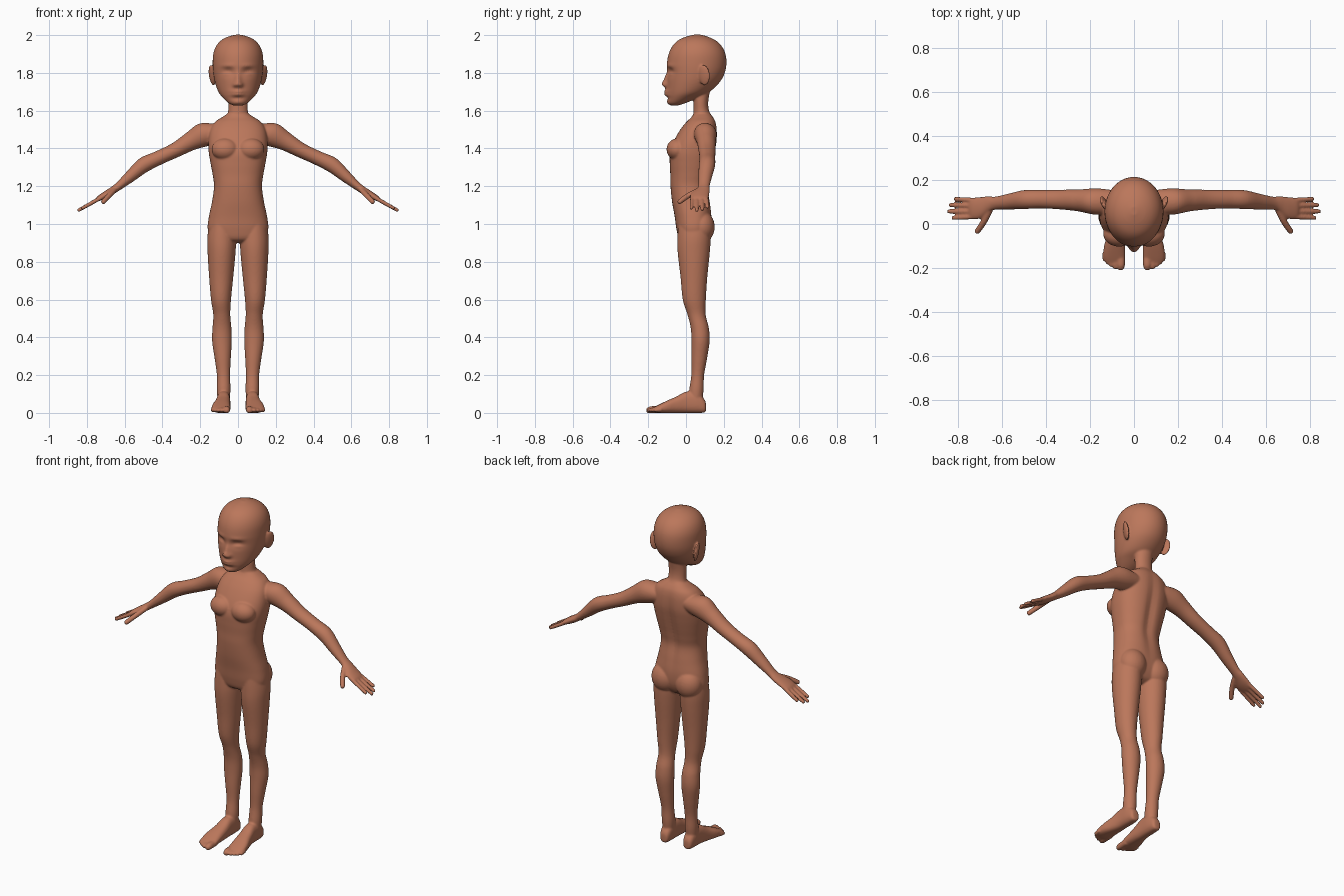
import bpy, bmesh, math
from mathutils import Vector, Matrix

skin = bpy.data.materials.new("brown skin")
skin.diffuse_color = (0.50, 0.185, 0.105, 1)
X, Y, Z = Vector((1, 0, 0)), Vector((0, 1, 0)), Vector((0, 0, 1))
bm = bmesh.new()


def spline(p0, p1, p2, p3, t):
    return 0.5 * (2 * p1 + (p2 - p0) * t + (2 * p0 - 5 * p1 + 4 * p2 - p3) * t * t
                  + (3 * p1 - p0 - 3 * p2 + p3) * t ** 3)


def loft(rows, u, v, n=40, steps=6, e=1.0, side=1, shape=None):
    """Smooth closed tube through rows of (x, y, z, half size on u, half size on v)."""
    dense = []
    for i in range(len(rows) - 1):
        q = [rows[max(0, min(len(rows) - 1, i + k))] for k in (-1, 0, 1, 2)]
        for s in range(steps):
            dense.append([spline(*c, s / steps) for c in zip(*q)])
    dense.append(rows[-1])
    rings = []
    for x, y, z, a, b in dense:
        ring = []
        for k in range(n):
            t = 2 * math.pi * k / n
            c, s = math.cos(t), math.sin(t)
            p = (Vector((x, y, z)) + u * math.copysign(abs(c) ** e, c) * max(a, .002)
                 + v * math.copysign(abs(s) ** e, s) * max(b, .002))
            if shape:
                shape(p)
            p.x *= side
            p.z = max(p.z, 0)
            ring.append(bm.verts.new(p))
        rings.append(ring)
    for r, q in zip(rings, rings[1:]):
        for k in range(n):
            bm.faces.new((r[k], r[(k + 1) % n], q[(k + 1) % n], q[k]))
    bm.faces.new(rings[0])
    bm.faces.new(rings[-1])


def stack(rows):
    """Rows of (z, half width, front y, back y) turned into loft rows."""
    return [(0, (f + b) / 2, z, w, (b - f) / 2) for z, w, f, b in rows]


def blob(loc, size, rot=Matrix()):
    bmesh.ops.create_uvsphere(bm, u_segments=28, v_segments=18, radius=1,
                              matrix=Matrix.Translation(loc) @ rot @ Matrix.Diagonal((*size, 1)))


def digit(points, r, side):
    """Rounded finger or toe along points."""
    pts = [Vector(p) for p in points]
    d = (pts[-1] - pts[0]).normalized()
    u = d.cross(Z).normalized()
    end = pts[-1]
    rows = [(*p, r, r) for p in pts[:-1]]
    rows += [(*(end - d * r * 0.8), r * .9, r * .9), (*(end - d * r * .25), r * .62, r * .62), (*end, .002, .002)]
    loft(rows, u, u.cross(d), n=16, steps=4, side=side)


def bump(x, z, cx, cz, sx, sz):
    return math.exp(-((x - cx) / sx) ** 2 - ((z - cz) / sz) ** 2)


def face(p):
    """Sockets, eyelids, nose, lips and chin pushed into the front of the head."""
    if p.y > 0.03:
        return
    ax, z = abs(p.x), p.z
    nose_w = 0.011 + 0.010 * max(0, min(1, (1.80 - z) / 0.06))
    d = 0.020 * bump(ax, z, .052, 1.805, .030, .020)
    d -= 0.012 * bump(ax, z, .055, 1.798, .022, .012)
    d += 0.006 * bump(ax, z, .055, 1.803, .024, .004)
    d -= 0.005 * bump(ax, z, .055, 1.838, .035, .010)
    d -= 0.028 * bump(ax, z, 0, 1.742, nose_w, .020)
    d -= 0.012 * bump(ax, z, 0, 1.775, nose_w, .022)
    d -= 0.010 * bump(ax, z, .017, 1.735, .009, .009)
    d -= 0.020 * bump(ax, z, 0, 1.693, .036, .017)
    d += 0.009 * bump(ax, z, 0, 1.693, .040, .004)
    d += 0.006 * bump(ax, z, 0, 1.667, .030, .007)
    d -= 0.005 * bump(ax, z, 0, 1.645, .025, .012)
    p.y += d * min(1, (0.03 - p.y) / 0.05)


def trunk(p):
    """Spine groove at the back."""
    if p.y > 0.05:
        p.y -= 0.013 * bump(p.x, p.z, 0, 1.30, .028, .20)


# head and neck
loft(stack([(1.627, .022, -.080, -.045), (1.640, .050, -.095, 0), (1.67, .082, -.098, .065),
            (1.70, .104, -.100, .125), (1.75, .122, -.101, .178), (1.80, .131, -.101, .205),
            (1.85, .134, -.101, .214), (1.90, .131, -.092, .209), (1.94, .117, -.073, .190),
            (1.97, .092, -.045, .160), (1.99, .058, -.005, .120), (2.002, .015, .04, .08)]),
     X, Y, n=112, steps=8, shape=face)
loft(stack([(1.50, .075, .03, .15), (1.56, .062, .036, .142), (1.60, .052, .040, .122),
            (1.65, .052, .040, .118), (1.72, .052, .035, .13)]), X, Y)

# trunk
loft(stack([(1.59, .045, .045, .125), (1.565, .085, .028, .145), (1.54, .122, .002, .158),
            (1.50, .147, -.030, .165), (1.44, .157, -.064, .165), (1.38, .155, -.085, .155),
            (1.32, .145, -.086, .142), (1.26, .134, -.083, .128), (1.20, .127, -.082, .118),
            (1.12, .137, -.074, .128), (1.04, .154, -.060, .136), (.97, .160, -.050, .130),
            (.92, .135, -.035, .105), (.90, .06, 0, .07)]), X, Y, n=64, e=.85, shape=trunk)

for s in (1, -1):
    # chest, buttocks and ears
    blob((s * .068, -.045, 1.395), (.072, .058, .058))
    blob((s * .078, .082, .985), (.078, .070, .085))
    tilt = Matrix.Rotation(s * math.radians(-24), 4, 'Z') @ Matrix.Rotation(s * math.radians(9), 4, 'Y')
    blob((s * .137, .096, 1.788), (.012, .033, .055), tilt)

    # leg
    loft([(.085, .045, 1.02, .065, .085), (.086, .043, .93, .076, .088), (.087, .041, .85, .074, .085),
          (.089, .042, .72, .064, .071), (.090, .044, .60, .053, .061), (.086, .056, .52, .045, .048),
          (.085, .073, .45, .050, .048), (.085, .077, .38, .052, .048), (.081, .070, .29, .043, .042),
          (.077, .062, .20, .035, .034), (.076, .055, .12, .036, .038), (.076, .05, .05, .03, .035)],
         X, Y, side=s)

    # foot and toes
    loft([(.076, .106, .030, .012, .016), (.076, .098, .036, .026, .034), (.076, .06, .055, .034, .055),
          (.077, 0, .056, .036, .056), (.081, -.05, .043, .041, .044), (.088, -.10, .032, .048, .033),
          (.090, -.145, .022, .050, .021), (.088, -.172, .017, .044, .012)], X, Z, e=.8, side=s)
    for x, tip, r in ((.060, -.212, .019), (.086, -.206, .012), (.104, -.196, .0115),
                      (.120, -.184, .011), (.134, -.170, .0105)):
        digit([(x, -.13, .018), (x, tip + .03, .017), (x, tip, .013)], r, s)

    # arm and palm
    loft([(.08, .10, 1.485, .052, .05), (.17, .102, 1.475, .060, .066), (.25, .107, 1.438, .050, .050),
          (.33, .111, 1.392, .045, .040), (.42, .113, 1.350, .042, .038), (.50, .111, 1.312, .043, .041),
          (.57, .102, 1.253, .036, .032), (.63, .095, 1.202, .030, .022), (.66, .090, 1.180, .036, .020),
          (.70, .074, 1.155, .049, .019), (.735, .070, 1.136, .048, .014), (.75, .07, 1.128, .036, .007)],
         Y, Vector((.50, 0, .866)), side=s)

    # fingers and thumb
    for y, y2, x2 in ((.107, .115, .820), (.082, .087, .842), (.057, .057, .850), (.033, .028, .830)):
        drop = lambda x: 1.142 - (x - .72) * .56
        digit([(.715, y, drop(.715)), (.77, (y + y2) / 2, drop(.77)), (x2, y2, drop(x2))], .0108, s)
    digit([(.655, .065, 1.178), (.682, .012, 1.150), (.718, -.043, 1.112)], .0145, s)

bmesh.ops.recalc_face_normals(bm, faces=bm.faces[:])
mesh = bpy.data.meshes.new("body")
bm.to_mesh(mesh)
bm.free()
mesh.materials.append(skin)
body = bpy.data.objects.new("body", mesh)
bpy.context.collection.objects.link(body)

# fuse all parts into one smooth skin
fuse = body.modifiers.new("fuse", 'REMESH')
fuse.mode = 'VOXEL'
fuse.voxel_size = 0.0052
fuse.use_smooth_shade = True
soften = body.modifiers.new("soften", 'SMOOTH')
soften.factor = 0.5
soften.iterations = 5
